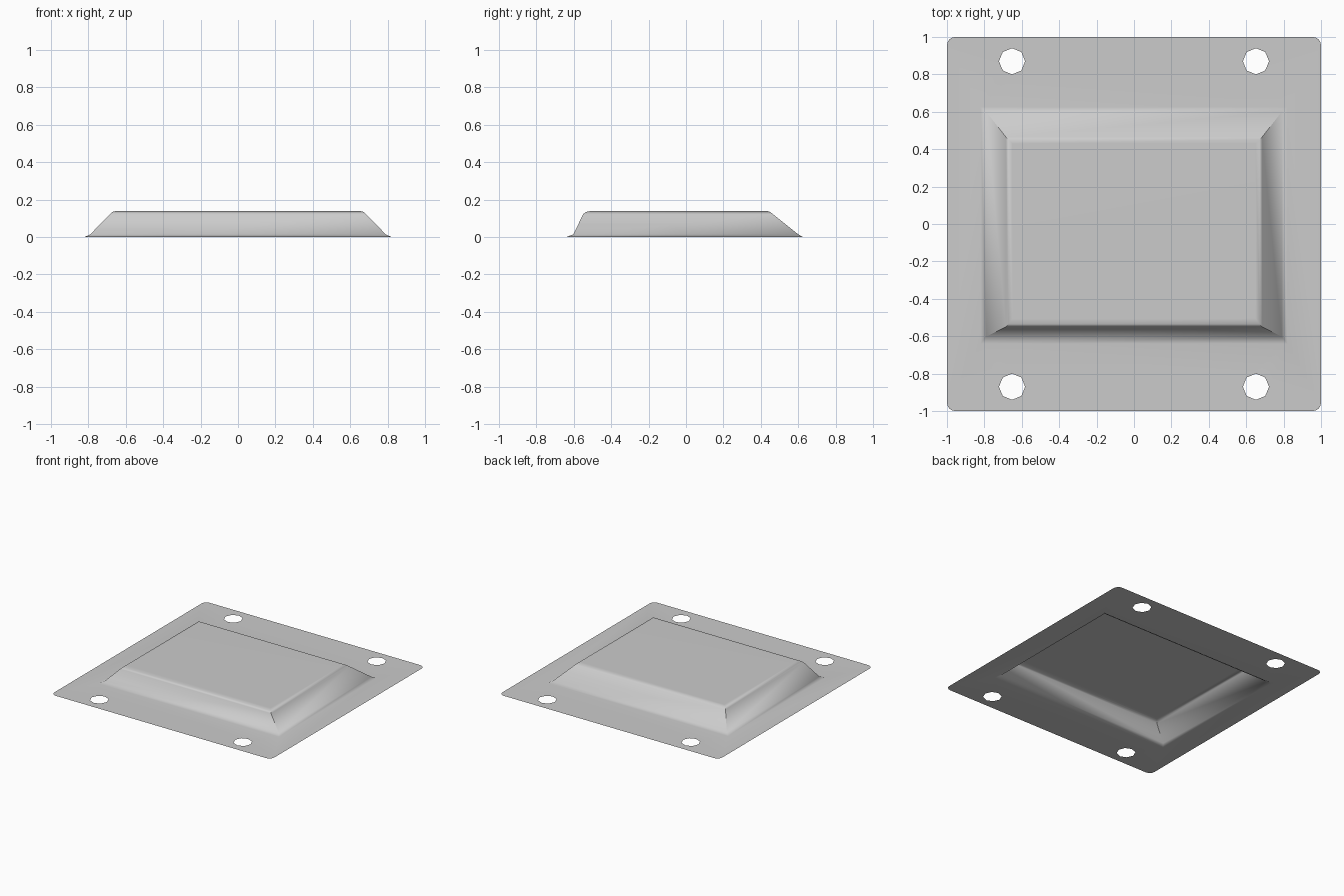
import bpy, bmesh, math
from mathutils import Vector

cube = bpy.data.objects.get("Cube")
if cube:
    bpy.data.objects.remove(cube, do_unlink=True)

grey = bpy.data.materials.new("plain grey")
grey.use_nodes = True
colour = (0.6, 0.6, 0.6, 1)
grey.diffuse_color = colour
grey.node_tree.nodes["Principled BSDF"].inputs["Base Color"].default_value = colour

bm = bmesh.new()


def ring(points, z=0):
    """Closed loop of edges through the points."""
    verts = [bm.verts.new((x, y, z)) for x, y in points]
    return [bm.edges.new((a, b)) for a, b in zip(verts, verts[1:] + verts[:1])]


def arc(cx, cy, radius, start, sweep, steps):
    return [(cx + radius * math.cos(start + sweep * i / steps),
             cy + radius * math.sin(start + sweep * i / steps)) for i in range(steps + 1)]


def box_ring(half_x, front, back, z):
    return ring([(-half_x, front), (half_x, front), (half_x, back), (-half_x, back)], z)


# Flat flange: rounded outline, four octagonal bolt holes and the tray opening
radius = 0.045
inset = 1 - radius
outline = []
for i, (sx, sy) in enumerate([(1, 1), (-1, 1), (-1, -1), (1, -1)]):
    outline += arc(sx * inset, sy * inset, radius, i * math.pi / 2, math.pi / 2, 4)
edges = ring(outline)
for sx in (-1, 1):
    for sy in (-1, 1):
        edges += ring(arc(sx * 0.652, sy * 0.87, 0.07, 0, math.tau, 8)[:-1])
lip = box_ring(0.82, -0.64, 0.625, 0)
bmesh.ops.triangle_fill(bm, edges=edges + lip, use_beauty=True, normal=Vector((0, 0, 1)))

# Raised hollow tray: half width, front, back, height
levels = [(0.79, -0.602, 0.60, 0.014), (0.685, -0.55, 0.465, 0.122),
          (0.672, -0.535, 0.45, 0.134), (0.65, -0.505, 0.43, 0.14)]
previous = lip
for level in levels:
    current = box_ring(*level)
    for low, high in zip(previous, current):
        a, b = low.verts
        c, d = high.verts
        bm.faces.new((a, b, d, c))
    previous = current
bm.faces.new([e.verts[0] for e in previous])

bmesh.ops.recalc_face_normals(bm, faces=bm.faces)
if sum(f.normal.z * f.calc_area() for f in bm.faces) < 0:
    bmesh.ops.reverse_faces(bm, faces=bm.faces)

mesh = bpy.data.meshes.new("raised_cover_plate")
bm.to_mesh(mesh)
bm.free()
mesh.materials.append(grey)
plate = bpy.data.objects.new("raised_cover_plate", mesh)
bpy.context.collection.objects.link(plate)

# Soft folds with crisp corner mitres
bpy.context.view_layer.objects.active = plate
plate.select_set(True)
bpy.ops.object.shade_smooth_by_angle(angle=math.radians(50))
weighted = plate.modifiers.new("even_shading", "WEIGHTED_NORMAL")
weighted.keep_sharp = True
